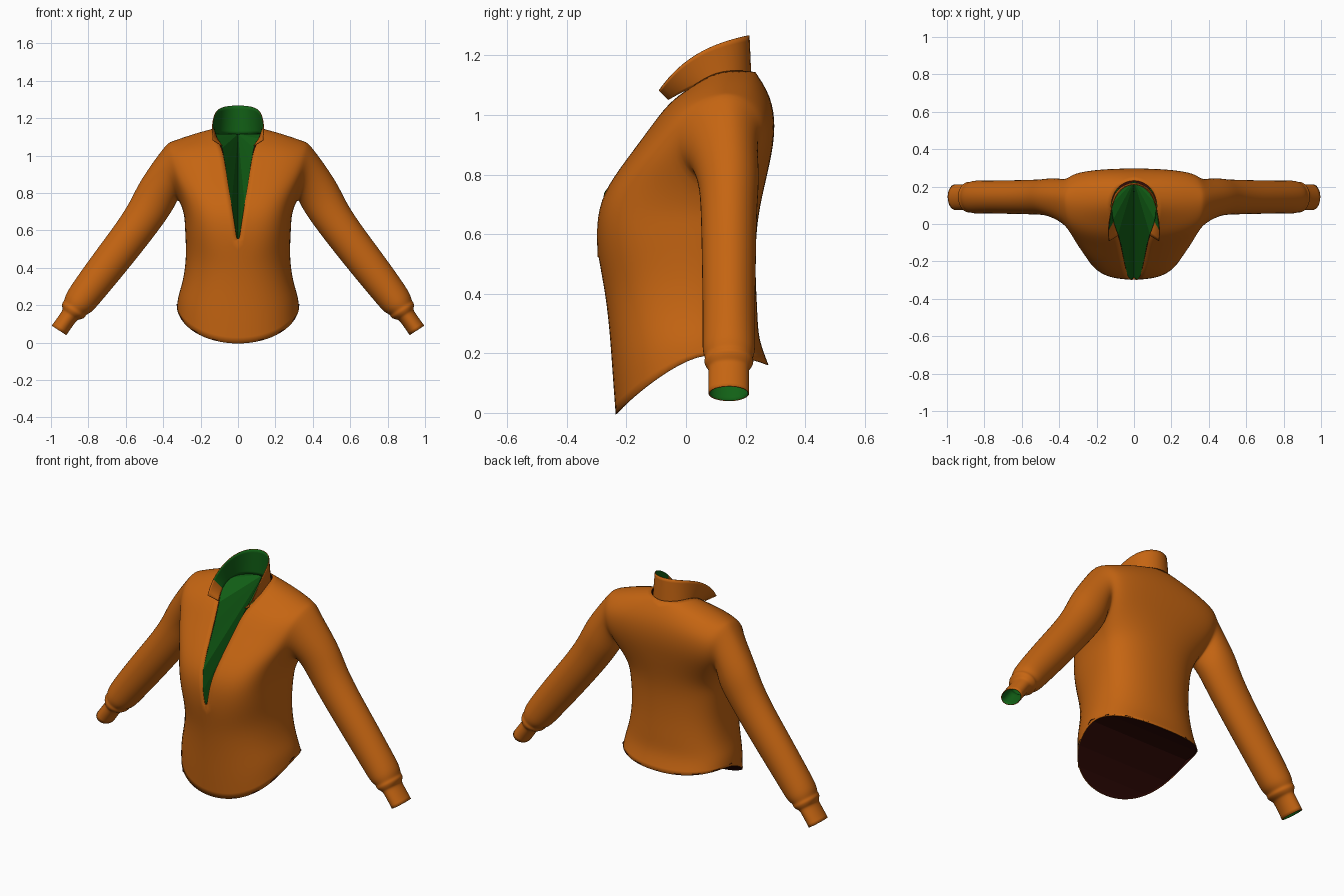
import bpy, bmesh, math
from mathutils import Vector

if "Cube" in bpy.data.objects:
    bpy.data.objects.remove(bpy.data.objects["Cube"])


def material(name, rgb):
    m = bpy.data.materials.new(name)
    m.diffuse_color = (*rgb, 1)
    m.use_nodes = True
    m.node_tree.nodes["Principled BSDF"].inputs["Base Color"].default_value = m.diffuse_color
    return m


orange = material("orange_cloth", (0.56, 0.13, 0.006))
green = material("green_lining", (0.006, 0.12, 0.008))
dark = material("dark_lining", (0.03, 0.003, 0.002))
COLS = 5


def panel_row(xi, xo, yi, yo, zi, zo, p=2.4, q=2.2):
    """Points from the centre edge (i) to the outer edge (o); q=0 gives a round hem."""
    pts = []
    for j in range(COLS):
        t = min(1, math.sin(j / (COLS - 1) * math.pi / 2))
        y = yo + (yi - yo) * max(0, 1 - t ** p) ** (1 / p)
        s = t ** q if q else 1 - math.sqrt(1 - t * t)
        pts.append(Vector((xi + (xo - xi) * t, y, zi + (zo - zi) * s)))
    return pts


def strip(bm, a, b, closed=False, mat=0):
    """Quads between two rows of vertices."""
    n = len(a)
    for i in range(n if closed else n - 1):
        k = (i + 1) % n
        f = bm.faces.new((a[i], a[k], b[k], b[i]))
        f.material_index = mat


def finish(name, bm, mats, levels=2, lined=True, up=None):
    """Mirrored, smoothed cloth; faces +y at the rear, or up/down for closing panels."""
    bmesh.ops.recalc_face_normals(bm, faces=bm.faces)
    bm.normal_update()
    ref = max(bm.faces, key=lambda f: f.calc_center_median().y)
    if (ref.normal.y if up is None else up * ref.normal.z) < 0:
        bmesh.ops.reverse_faces(bm, faces=bm.faces)
    for f in bm.faces:
        f.smooth = lined
    me = bpy.data.meshes.new(name)
    bm.to_mesh(me)
    bm.free()
    ob = bpy.data.objects.new(name, me)
    bpy.context.collection.objects.link(ob)
    for m in mats:
        me.materials.append(m)
    mir = ob.modifiers.new("mirror", 'MIRROR')
    mir.merge_threshold = 0.001
    if levels:
        sub = ob.modifiers.new("smooth", 'SUBSURF')
        sub.levels = sub.render_levels = levels
        sub.boundary_smooth = 'PRESERVE_CORNERS'
    if lined:
        sol = ob.modifiers.new("lining", 'SOLIDIFY')
        sol.thickness, sol.offset, sol.material_offset = 0.004, -1, 1
    return ob


# Body panels, hem to shoulder seam: x in/out, y in/out, z in/out
front = [
    (0, .335, -.24, .04, -.01, .20, 2.4, 0), (0, .33, -.25, .04, .12, .25),
    (0, .30, -.26, .04, .27, .33), (0, .282, -.275, .04, .40, .46),
    (0, .29, -.294, .05, .50, .60, 2.8), (.018, .292, -.303, .07, .63, .68, 3),
    (.035, .315, -.28, .12, .74, .75, 3), (.053, .335, -.20, 0, .85, .83, 3),
    (.068, .352, -.125, -.03, .95, .91), (.085, .368, -.06, 0, 1.04, .985),
    (.115, .378, .01, .05, 1.09, 1.04, 2.4, 1.4), (.13, .382, .10, .13, 1.15, 1.07, 2.4, 1.2)]
back = [
    (0, .335, .28, .04, .16, .20), (0, .33, .245, .04, .25, .25),
    (0, .30, .243, .04, .33, .33), (0, .282, .235, .04, .46, .46),
    (0, .29, .237, .05, .60, .60), (0, .292, .25, .07, .69, .68),
    (0, .315, .265, .12, .76, .75), (0, .335, .285, .20, .85, .83),
    (0, .352, .30, .24, .94, .91), (0, .368, .295, .235, 1.04, .985),
    (0, .378, .25, .20, 1.14, 1.035, 2.4, 1.2), (.10, .381, .20, .165, 1.15, 1.06, 2.4, 1.2)]
ARMPIT, VFOOT = 6, 4

bm = bmesh.new()
F = [[bm.verts.new(p) for p in panel_row(*r)] for r in front]
B = []
for i, r in enumerate(back):
    pts = panel_row(*r)
    row = [bm.verts.new(p) for p in pts[:-1]]
    row.append(F[i][-1] if i <= ARMPIT else bm.verts.new(pts[-1]))
    B.append(row)
B.append(F[-1])                      # shoulder seam is shared
for panel in (F, B):
    for a, b in zip(panel, panel[1:]):
        strip(bm, a, b, mat=2)

# Sleeve: rings from the armhole down to the cuff: x, z, radius across, radius in y
loop = [r[-1] for r in F[ARMPIT:]] + [r[-1] for r in B[-2:ARMPIT:-1]]
top = len(front) - 1 - ARMPIT
sleeve = [
    (.43, .80, .122, .110), (.48, .705, .112, .100), (.56, .59, .106, .097),
    (.645, .48, .104, .095), (.73, .37, .100, .093), (.815, .26, .094, .093),
    (.855, .205, .088, .094), (.872, .185, .070, .082), (.88, .172, .078, .090),
    (.892, .155, .060, .078), (.897, .148, .050, .071), (.915, .125, .048, .072),
    (.957, .065, .049, .072)]
across = Vector((.84, 0, .55))
prev = loop
for x, z, rn, ry in sleeve:
    ring = []
    for i in range(len(loop)):
        a = math.pi * i / top if i <= top else math.pi * (1 + (i - top) / (len(loop) - top))
        p = Vector((x, .143, z)) - across * rn * math.cos(a) - Vector((0, ry * math.sin(a), 0))
        ring.append(bm.verts.new(p))
    strip(bm, prev, ring, closed=True)
    prev = ring
opening = [r[0].co + Vector((0, .006, 0)) for r in F[VFOOT:]]
hem = [v.co.copy() for v in F[0]] + [v.co.copy() for v in B[0][-2::-1]]
finish("pullover", bm, (orange, green, orange, dark))

# Lining that closes the neck opening, fanned from the back of the neck
bm = bmesh.new()
apex = bm.verts.new((0, .23, 1.115))
rim = [bm.verts.new(p) for p in opening[:-1] + [Vector((.125, .10, 1.115)), Vector((.095, .185, 1.115))]]
for a, b in zip(rim, rim[1:]):
    bm.faces.new((apex, a, b))
finish("neck_lining", bm, (green,), levels=0, lined=False, up=1)

# Lining that closes the hem, spanning side to side
bm = bmesh.new()
inner = [bm.verts.new(p * .985 + Vector((0, 0, .008))) for p in hem]
mid = [bm.verts.new((0, v.co.y, v.co.z)) for v in inner[1:-1]]
mid = [inner[0]] + mid + [inner[-1]]
for i in range(len(inner) - 1):
    corners = dict.fromkeys((inner[i], inner[i + 1], mid[i + 1], mid[i]))
    bm.faces.new(list(corners))
finish("hem_lining", bm, (dark,), levels=0, lined=False, up=-1)

# Open stand-up collar, neckline edge to top edge, front tip to centre back
neck = [(.085, -.06, 1.05), (.115, .01, 1.09), (.127, .10, 1.12), (.098, .19, 1.115), (0, .235, 1.11)]
edge = [(.135, -.09, 1.08), (.142, -.04, 1.15), (.13, .06, 1.225), (.095, .18, 1.262), (0, .23, 1.27)]
bm = bmesh.new()
lo = [bm.verts.new(p) for p in neck]
mid = [bm.verts.new((Vector(a) + Vector(b)) / 2) for a, b in zip(neck, edge)]
hi = [bm.verts.new(p) for p in edge]
for a, b in ((lo, mid), (mid, hi)):
    strip(bm, a[:2], b[:2], mat=2)   # lapel tips are orange on both sides
    strip(bm, a[1:], b[1:])
finish("collar", bm, (orange, green, orange, orange))

# Zip pull at the foot of the opening
bpy.ops.mesh.primitive_cube_add(size=1, location=(0, -.292, .54))
pull = bpy.context.object
pull.name = "zip_pull"
pull.scale = (.012, .01, .035)
pull.data.materials.append(orange)
